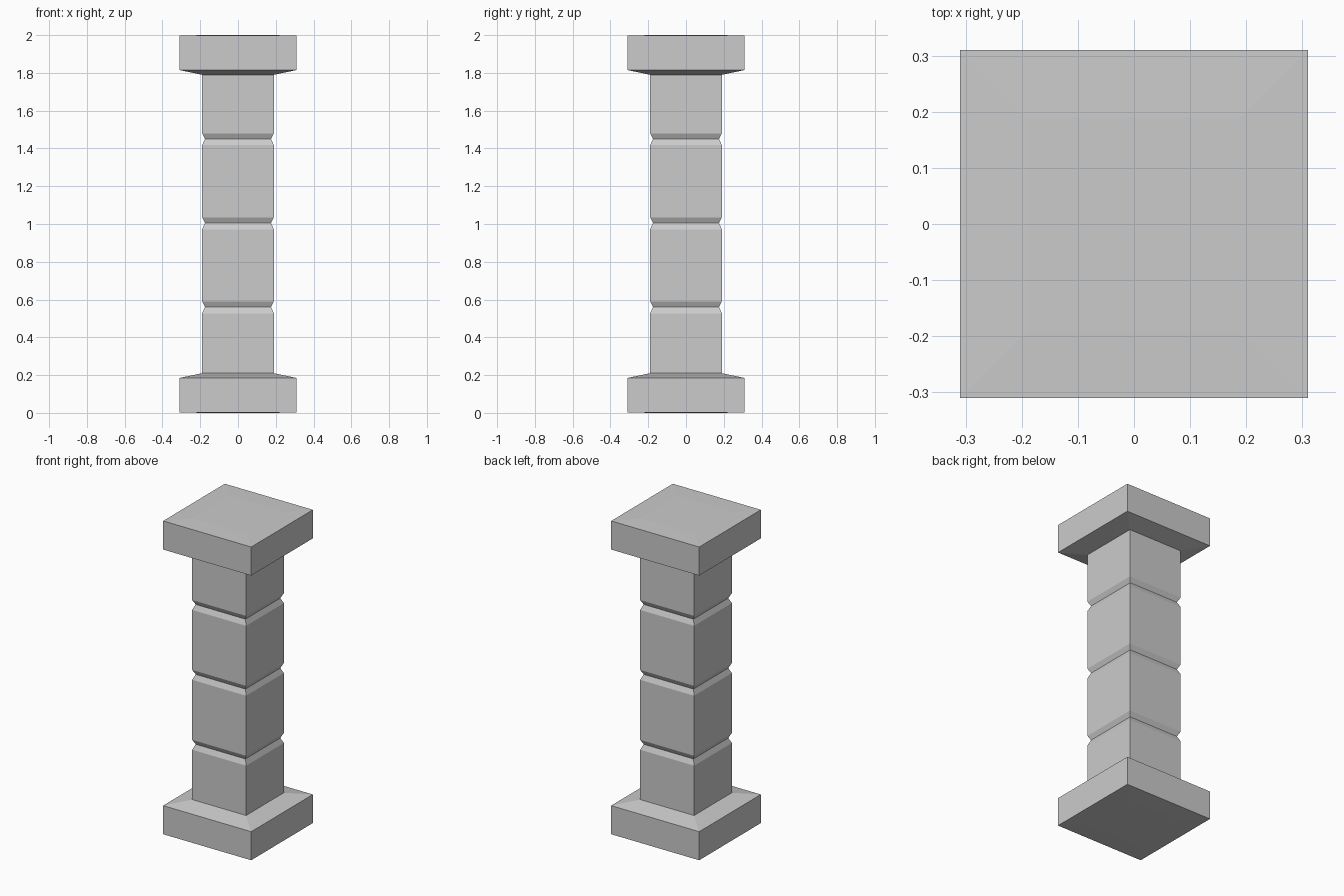
import bpy
import bmesh

cube = bpy.data.objects.get("Cube")
if cube:
    bpy.data.objects.remove(cube, do_unlink=True)

stone = bpy.data.materials.new("grey stone")
stone.use_nodes = True
colour = (0.6, 0.6, 0.6, 1)
stone.diffuse_color = colour
stone.node_tree.nodes["Principled BSDF"].inputs["Base Color"].default_value = colour

SHAFT, PLATE, GROOVE = 0.19, 0.31, 0.175   # half widths


def square_loft(name, profile):
    """Stack square rings of (half width, height), closed at both ends."""
    bm = bmesh.new()
    corners = [(-1, -1), (1, -1), (1, 1), (-1, 1)]
    rings = [[bm.verts.new((x * r, y * r, z)) for x, y in corners]
             for r, z in profile]
    for low, high in zip(rings, rings[1:]):
        for i in range(4):
            j = (i + 1) % 4
            bm.faces.new((low[i], low[j], high[j], high[i]))
    bm.faces.new(rings[0][::-1])
    bm.faces.new(rings[-1])
    mesh = bpy.data.meshes.new(name)
    bm.to_mesh(mesh)
    bm.free()
    mesh.materials.append(stone)
    obj = bpy.data.objects.new(name, mesh)
    bpy.context.collection.objects.link(obj)
    return obj


# Base slab with a sloped upper edge; the capital is its mirror image
slab = [(SHAFT, 0), (PLATE, 0.003), (PLATE, 0.185), (SHAFT, 0.21)]
square_loft("base", slab)
square_loft("capital", [(r, 2 - z) for r, z in reversed(slab)])

# Shaft with three V grooves
shaft = [(SHAFT, 0.21)]
for z in (0.56, 1.005, 1.45):
    shaft += [(SHAFT, z - 0.033), (GROOVE, z), (SHAFT, z + 0.03)]
shaft.append((SHAFT, 1.795))
square_loft("shaft", shaft)
